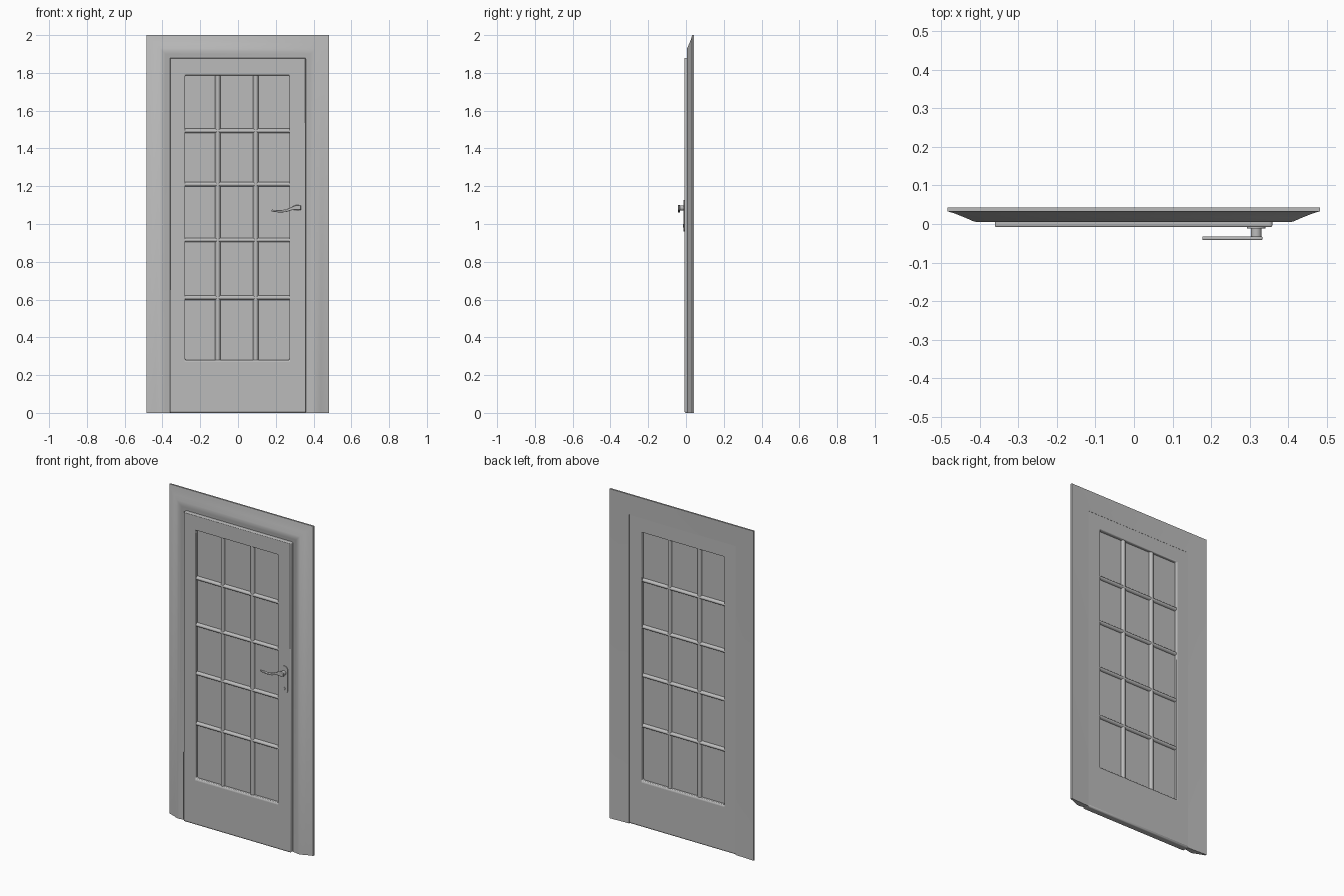
import bpy
import bmesh
import math
from mathutils import Matrix, Vector

cube = bpy.data.objects.get("Cube")
if cube:
    bpy.data.objects.remove(cube, do_unlink=True)

grey = bpy.data.materials.new("plain_grey")
grey.use_nodes = True
color = (0.5, 0.5, 0.5, 1)
grey.diffuse_color = color
grey.node_tree.nodes["Principled BSDF"].inputs["Base Color"].default_value = color


def finish(name, bm, bevel=0, segments=3, angle=35):
    bmesh.ops.recalc_face_normals(bm, faces=bm.faces)
    mesh = bpy.data.meshes.new(name)
    bm.to_mesh(mesh)
    bm.free()
    mesh.materials.append(grey)
    obj = bpy.data.objects.new(name, mesh)
    bpy.context.collection.objects.link(obj)
    if bevel:
        mod = obj.modifiers.new("soft_edges", "BEVEL")
        mod.width = bevel
        mod.segments = segments
    bpy.ops.object.select_all(action="DESELECT")
    obj.select_set(True)
    bpy.context.view_layer.objects.active = obj
    bpy.ops.object.shade_smooth_by_angle(angle=math.radians(angle))
    return obj


def loft(name, rings, close_rings=False, cap=True, **kw):
    """Skin a row of equal-length closed rings of points."""
    bm = bmesh.new()
    loops = [[bm.verts.new(p) for p in ring] for ring in rings]
    pairs = list(zip(loops, loops[1:]))
    if close_rings:
        pairs.append((loops[-1], loops[0]))
    for a, b in pairs:
        for i in range(len(a)):
            j = (i + 1) % len(a)
            bm.faces.new((a[i], a[j], b[j], b[i]))
    if cap and not close_rings:
        bm.faces.new(loops[0])
        bm.faces.new(loops[-1])
    return finish(name, bm, **kw)


def rect(x0, x1, z0, z1, y):
    return [(x0, y, z0), (x1, y, z0), (x1, y, z1), (x0, y, z1)]


def bar(name, start, end, radius, depth):
    """Oval glazing bar, its depth running along y."""
    start, end = Vector(start), Vector(end)
    side = (end - start).normalized().cross(Vector((0, 1, 0)))
    rings = []
    for p in (start, end):
        rings.append([p + side * radius * math.cos(a) + Vector((0, depth * math.sin(a), 0))
                      for a in (math.tau * k / 16 for k in range(16))])
    return loft(name, rings)


def disc(name, x, z, radius, y0, y1):
    bm = bmesh.new()
    turn = Matrix.Translation((x, (y0 + y1) / 2, z)) @ Matrix.Rotation(math.pi / 2, 4, "X")
    bmesh.ops.create_cone(bm, cap_ends=True, segments=24, radius1=radius, radius2=radius,
                          depth=abs(y1 - y0), matrix=turn)
    return finish(name, bm)


# Mitred casing: profile of (inset from outer edge, y) swept up, across and down
LEFT, RIGHT, TOP = -0.484, 0.482, 2.0
profile = [(0, 0.043), (0, 0.033), (0.02, 0.027), (0.045, 0.017), (0.07, 0.006),
           (0.085, 0.005), (0.1, 0.009), (0.126, 0.015), (0.126, 0.037), (0.06, 0.040)]
corners = [
    [(LEFT + d, y, 0) for d, y in profile],
    [(LEFT + d, y, TOP - d) for d, y in profile],
    [(RIGHT - d, y, TOP - d) for d, y in profile],
    [(RIGHT - d, y, 0) for d, y in profile],
]
loft("door_casing", corners)

# Door leaf with a glazed opening
outer = (-0.361, 0.359, 0, 1.88)
inner = (-0.28, 0.272, 0.28, 1.787)
FRONT, BACK = -0.008, 0.036
loft("door_leaf", [rect(*outer, FRONT), rect(*inner, FRONT),
                   rect(*inner, BACK), rect(*outer, BACK)],
     close_rings=True, bevel=0.007, angle=50)

# Glass pane
loft("glass_pane", [rect(*inner, 0.011), rect(*inner, 0.017)])

# Glazing bars
MID = 0.014
for i, x in enumerate((-0.107, 0.094)):
    bar(f"upright_glazing_bar_{i + 1}", (x, MID, 0.276), (x, MID, 1.79), 0.014, 0.017)
for i, z in enumerate((0.61, 0.915, 1.21, 1.493)):
    bar(f"cross_glazing_bar_{i + 1}", (-0.283, MID, z), (0.276, MID, z), 0.012, 0.017)

# Handle backplate: rounded ends, slightly narrow waist
HX = 0.317
outline = []
for k in range(32):
    a = math.tau * k / 32
    end = 0.055 if math.sin(a) > 0 else -0.055
    waist = 0.024 + 0.004 * abs(math.sin(a))
    outline.append((HX + waist * math.cos(a), 1.043 + end + 0.029 * math.sin(a)))
loft("handle_backplate", [[(x, y, z) for x, z in outline] for y in (FRONT, -0.012)])
disc("keyhole_boss", HX, 0.99, 0.009, -0.011, -0.015)

# Handle neck and curved lever
disc("handle_neck", HX, 1.085, 0.014, -0.01, -0.04)
path = [(0.333, 1.086, 0.012), (0.31, 1.088, 0.013), (0.285, 1.082, 0.009),
        (0.255, 1.070, 0.007), (0.22, 1.067, 0.006), (0.177, 1.071, 0.005)]
rings = [[(x, -0.032, z - h), (x, -0.032, z + h), (x, -0.042, z + h), (x, -0.042, z - h)]
         for x, z, h in path]
loft("handle_lever", rings, bevel=0.003, segments=2)
